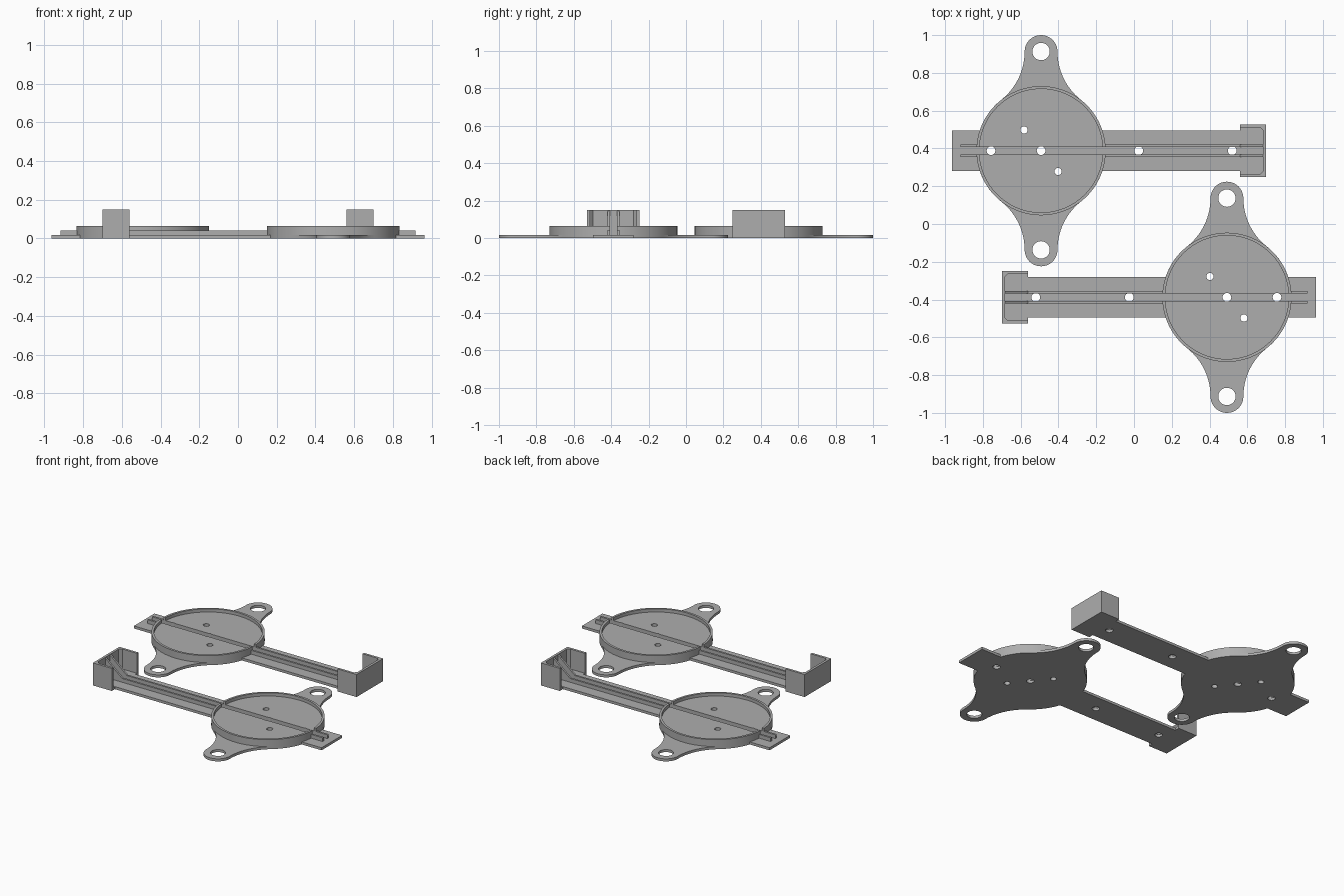
import bpy, bmesh, math

if "Cube" in bpy.data.objects:
    bpy.data.objects.remove(bpy.data.objects["Cube"])

CX, CY = 0.492, -0.388      # dish centre
R, EAR_Y, EAR_R = 0.342, 0.525, 0.087
BASE, FLOOR, RIM, TALL = 0.017, 0.042, 0.063, 0.15

grey = bpy.data.materials.new("plain grey")
grey.diffuse_color = (0.42, 0.42, 0.42, 1)
grey.use_nodes = True
grey.node_tree.nodes["Principled BSDF"].inputs["Base Color"].default_value = grey.diffuse_color


def prism(name, pts, z0, z1, axis="z"):
    """Extrude an outline along z, or along y when the outline is in x and z."""
    bm = bmesh.new()
    place = (lambda a, b, h: (a, b, h)) if axis == "z" else (lambda a, b, h: (a, h, b))
    low = [bm.verts.new(place(a, b, z0)) for a, b in pts]
    high = [bm.verts.new(place(a, b, z1)) for a, b in pts]
    bm.faces.new(low)
    bm.faces.new(high)
    n = len(pts)
    for i in range(n):
        j = (i + 1) % n
        bm.faces.new((low[i], low[j], high[j], high[i]))
    bmesh.ops.recalc_face_normals(bm, faces=bm.faces)
    me = bpy.data.meshes.new(name)
    bm.to_mesh(me)
    bm.free()
    ob = bpy.data.objects.new(name, me)
    bpy.context.collection.objects.link(ob)
    me.materials.append(grey)
    return ob


def block(name, x0, x1, y0, y1, z0, z1):
    return prism(name, [(x0, y0), (x1, y0), (x1, y1), (x0, y1)], z0, z1)


def arc(cx, cy, r, a0, a1, n):
    return [(cx + r * math.cos(a0 + (a1 - a0) * i / n),
             cy + r * math.sin(a0 + (a1 - a0) * i / n)) for i in range(n + 1)]


def disc(name, x, y, r, z0, z1, n=32):
    return prism(name, arc(x, y, r, 0, math.tau, n)[:-1], z0, z1)


def combine(ob, other, operation):
    """Apply a boolean and discard the helper."""
    other.hide_render = True
    m = ob.modifiers.new("boolean", "BOOLEAN")
    m.operation, m.object, m.solver = operation, other, "EXACT"
    bpy.ops.object.select_all(action="DESELECT")
    bpy.context.view_layer.objects.active = ob
    ob.select_set(True)
    bpy.ops.object.modifier_apply(modifier=m.name)
    bpy.data.objects.remove(other, do_unlink=True)


# Flange outline: ears blend into the disc through concave fillets
fr = (EAR_R**2 + EAR_Y**2 - R**2) / (2 * (R - EAR_R))
fx = EAR_R + fr
t = math.atan2(EAR_Y, fx)
quarter = arc(0, 0, R, 0, t, 16)
quarter += arc(fx, EAR_Y, fr, math.pi + t, math.pi, 14)[1:]
quarter += arc(0, EAR_Y, EAR_R, 0, math.pi / 2, 10)[1:]
half = quarter + [(-x, y) for x, y in reversed(quarter[:-1])]
outline = half + [(x, -y) for x, y in reversed(half[1:-1])]
base = prism("base_plate", [(CX + x, CY + y) for x, y in outline], 0, BASE)
combine(base, block("arm", -0.69, 0.963, CY - 0.108, CY + 0.108, 0, BASE), "UNION")
combine(base, block("box_floor", -0.70, -0.56, CY - 0.14, CY + 0.14, 0, BASE), "UNION")

# Shallow dish with a rim and a central slot
dish = disc("dish", CX, CY, R, BASE, RIM, 96)
combine(dish, disc("recess", CX, CY, 0.327, FLOOR, 0.1, 96), "DIFFERENCE")
combine(dish, block("slot", 0, 1, CY - 0.019, CY + 0.019, 0, 0.1), "DIFFERENCE")

# Mounting, screw and ear holes
holes = [(CX, CY + s * EAR_Y, 0.046) for s in (-1, 1)]
holes += [(x, CY, 0.023) for x in (-0.52, -0.025, CX, 0.757)]
holes += [(CX - s * 0.09, CY + s * 0.11, 0.019) for s in (-1, 1)]
for x, y, r in holes:
    combine(base, disc("drill", x, y, r, -0.1, 0.3), "DIFFERENCE")
    if abs(x - CX) < 0.3 and abs(y - CY) < 0.3:
        combine(dish, disc("drill", x, y, r, -0.1, 0.3), "DIFFERENCE")
parts = [base, dish]

# Guide rails on both sides of the channel
for s in (-1, 1):
    y0, y1 = sorted((CY + s * 0.019, CY + s * 0.032))
    parts.append(block("inner_rail", -0.66, CX - 0.338, y0, y1, BASE, FLOOR))
    parts.append(block("outer_rail", CX + 0.338, 0.918, y0, y1, BASE, FLOOR))

# End box, open at the top and towards the dish
x0, x1, w, th = -0.70, -0.56, 0.14, 0.016
parts.append(prism("end_box", [
    (x0, CY - w), (x1, CY - w), (x1, CY - w + th), (x0 + 2 * th, CY - w + th),
    (x0 + th, CY - w + 2 * th), (x0 + th, CY + w - 2 * th), (x0 + 2 * th, CY + w - th),
    (x1, CY + w - th), (x1, CY + w), (x0, CY + w)], BASE, TALL))

# Sloping braces inside the box
for s in (-1, 1):
    y0, y1 = sorted((CY + s * 0.019, CY + s * 0.032))
    parts.append(prism("box_brace", [(x0 + th, BASE), (x1, BASE), (x1, FLOOR), (x0 + th, TALL - 0.005)],
                       y0, y1, "y"))

# Smooth the curved walls, then add the second unit turned half way round
for ob in parts:
    bpy.ops.object.select_all(action="DESELECT")
    bpy.context.view_layer.objects.active = ob
    ob.select_set(True)
    bpy.ops.object.shade_smooth_by_angle(angle=math.radians(30))
    twin = ob.copy()
    twin.name = "second_" + ob.name
    twin.rotation_euler = (0, 0, math.pi)
    bpy.context.collection.objects.link(twin)
